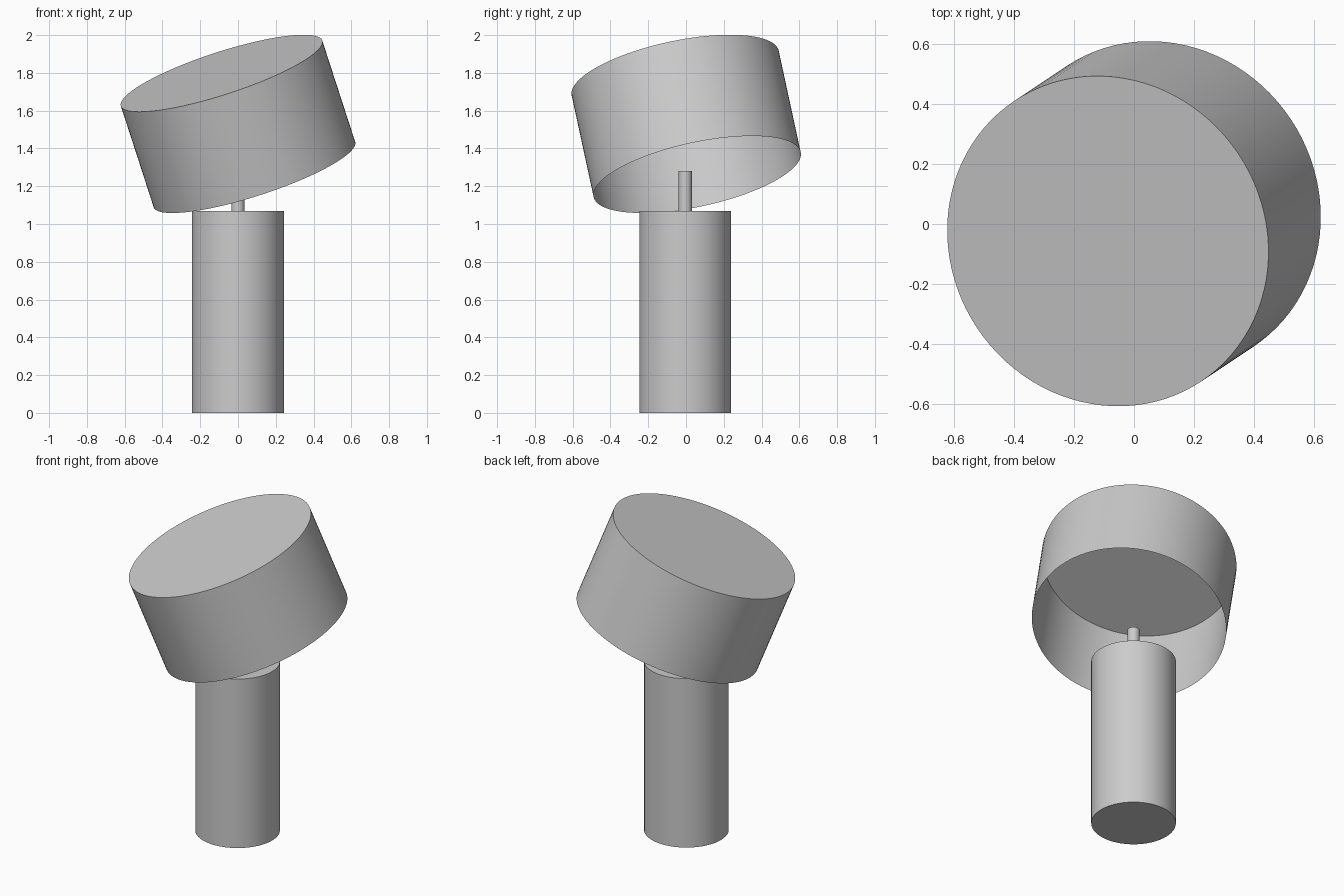
import bpy
import bmesh
import math
from mathutils import Vector

old = bpy.data.objects.get("Cube")
if old:
    bpy.data.objects.remove(old, do_unlink=True)

# One plain grey for the whole lamp
grey = bpy.data.materials.new("light_grey")
grey.use_nodes = True
colour = (0.6, 0.6, 0.6, 1.0)
grey.diffuse_color = colour
grey.node_tree.nodes["Principled BSDF"].inputs["Base Color"].default_value = colour


def cylinder(name, start, end, radius, segments, open_start=False):
    """Cylinder running from start to end, optionally without its start cap."""
    start, end = Vector(start), Vector(end)
    axis = end - start
    bpy.ops.mesh.primitive_cylinder_add(
        vertices=segments, radius=radius, depth=axis.length, location=(start + end) / 2)
    obj = bpy.context.object
    obj.name = name
    obj.rotation_euler = axis.to_track_quat('Z', 'Y').to_euler()
    obj.data.materials.append(grey)
    if open_start:
        bm = bmesh.new()
        bm.from_mesh(obj.data)
        bm.normal_update()
        caps = [f for f in bm.faces if f.normal.z < -0.9]
        bmesh.ops.delete(bm, geom=caps, context='FACES_ONLY')
        bm.to_mesh(obj.data)
        bm.free()
    bpy.ops.object.shade_smooth_by_angle(angle=math.radians(30))
    return obj


# Upright base and the thin stem on top of it
cylinder("base", (0, -0.004, 0), (0, -0.004, 1.07), 0.243, 64)
cylinder("stem", (0, -0.004, 1.07), (0, -0.004, 1.28), 0.035, 32)

# Tilted thin-walled shade, closed on top and open below
cylinder("shade", (0.087, 0.059, 1.262), (-0.087, -0.057, 1.798), 0.561, 96, open_start=True)
